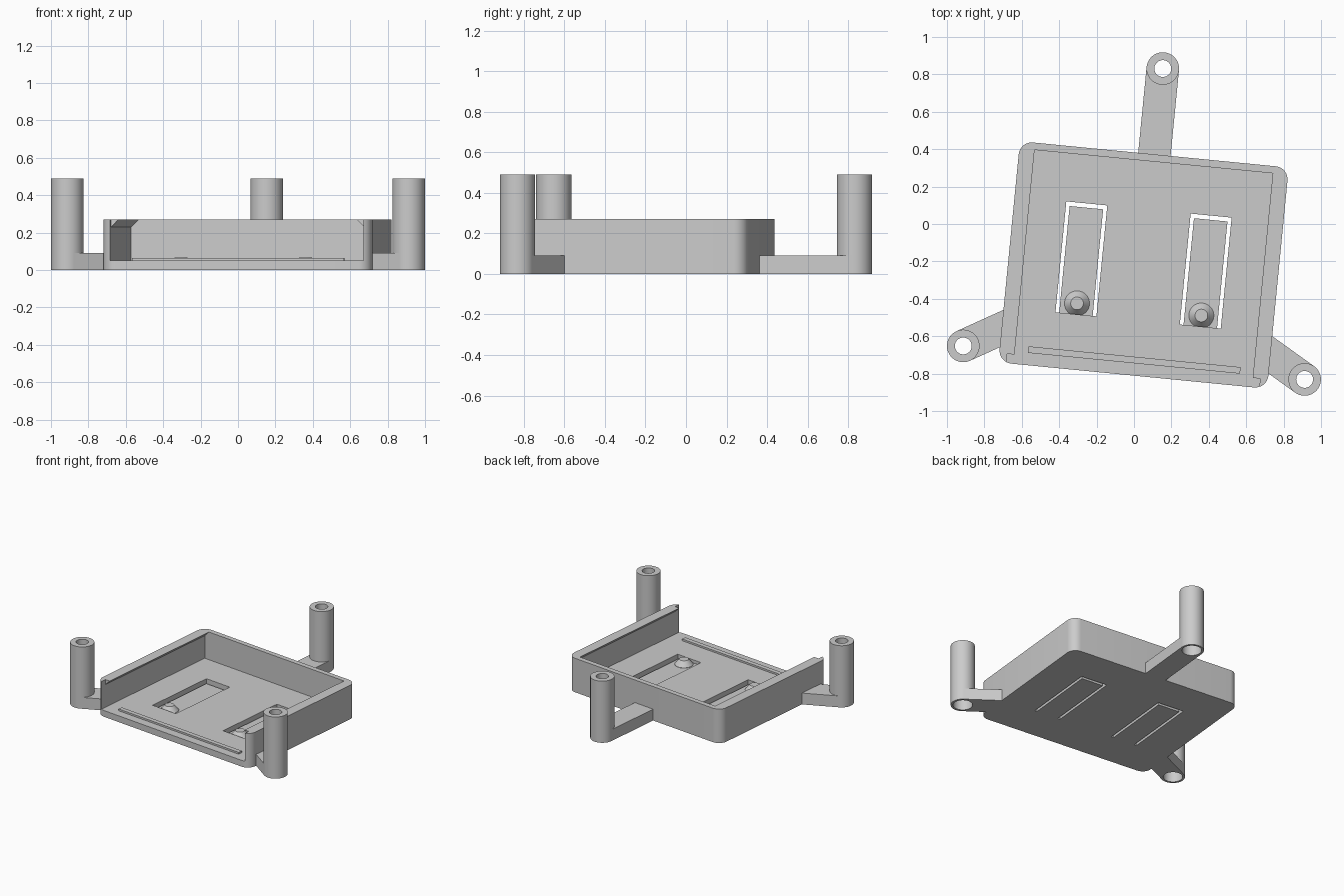
import bpy
import bmesh
from math import cos, sin, pi, radians
from mathutils import Matrix

if "Cube" in bpy.data.objects:
    bpy.data.objects.remove(bpy.data.objects["Cube"])

# The whole model is turned slightly about z
PLACE = Matrix.Translation((0.051, -0.219, 0)) @ Matrix.Rotation(radians(-5.6), 4, "Z")
HALF_W, HALF_D = 0.722, 0.594
FLOOR, WALL_TOP = 0.05, 0.27

grey = bpy.data.materials.new("plain grey")
grey.use_nodes = True
grey.diffuse_color = (0.6, 0.6, 0.6, 1)
grey.node_tree.nodes["Principled BSDF"].inputs["Base Color"].default_value = (0.6, 0.6, 0.6, 1)


def add_object(name, bm):
    bmesh.ops.recalc_face_normals(bm, faces=bm.faces)
    mesh = bpy.data.meshes.new(name)
    bm.to_mesh(mesh)
    bm.free()
    mesh.materials.append(grey)
    obj = bpy.data.objects.new(name, mesh)
    bpy.context.collection.objects.link(obj)
    obj.matrix_world = PLACE
    return obj


def extrude_points(bm, points, step):
    face = bm.faces.new([bm.verts.new(p) for p in points])
    result = bmesh.ops.extrude_face_region(bm, geom=[face], use_keep_orig=True)
    verts = [g for g in result["geom"] if isinstance(g, bmesh.types.BMVert)]
    bmesh.ops.translate(bm, verts=verts, vec=step)


def prism(name, outline, z0, z1):
    bm = bmesh.new()
    extrude_points(bm, [(x, y, z0) for x, y in outline], (0, 0, z1 - z0))
    return add_object(name, bm)


def block(name, x0, x1, y0, y1, z0, z1):
    return prism(name, [(x0, y0), (x1, y0), (x1, y1), (x0, y1)], z0, z1)


def circle(x, y, r, n=48):
    return [(x + r * cos(2 * pi * i / n), y + r * sin(2 * pi * i / n)) for i in range(n)]


def lathe(name, profile, x, y, n=48):
    # Closed profile of (radius, height) pairs swept around a vertical axis
    bm = bmesh.new()
    rings = [[bm.verts.new((px, py, z)) for px, py in circle(x, y, r, n)] for r, z in profile]
    for a, b in zip(rings, rings[1:] + rings[:1]):
        for i in range(n):
            j = (i + 1) % n
            bm.faces.new((a[i], a[j], b[j], b[i]))
    return add_object(name, bm)


def select_only(obj):
    bpy.ops.object.select_all(action="DESELECT")
    obj.select_set(True)
    bpy.context.view_layer.objects.active = obj


def cut(obj, cutter):
    cutter.hide_render = True
    mod = obj.modifiers.new("cut", "BOOLEAN")
    mod.operation = "DIFFERENCE"
    mod.solver = "EXACT"
    mod.object = cutter
    select_only(obj)
    bpy.ops.object.modifier_apply(modifier=mod.name)
    bpy.data.objects.remove(cutter)


def smooth(obj):
    select_only(obj)
    bpy.ops.object.shade_smooth_by_angle(angle=radians(30))


# Tray: rounded block, hollowed with an overhanging lip along both sides
R = 0.07
outline = []
for quarter, (sx, sy) in enumerate([(1, 1), (-1, 1), (-1, -1), (1, -1)]):
    for i in range(9):
        a = (quarter + i / 8) * pi / 2
        outline.append((sx * (HALF_W - R) + R * cos(a), sy * (HALF_D - R) + R * sin(a)))
tray = prism("tray", outline, 0, WALL_TOP)

half = [(0.68, FLOOR), (0.68, 0.23), (0.64, WALL_TOP), (0.64, 0.4)]
section = half + [(-x, z) for x, z in reversed(half)]
bm = bmesh.new()
extrude_points(bm, [(x, -0.9, z) for x, z in section], (0, 0.9 + 0.555, 0))
cut(tray, add_object("cavity_cutter", bm))

# Lip is trimmed back at the open front
for s in (-1, 1):
    x0, x1 = sorted((s * 0.6, s * 0.68))
    cut(tray, block("lip_cutter", x0, x1, -0.9, -0.544, 0.15, 0.4))

# Two slots through the floor, each holding a thin tongue with a conical stud
for s, side in ((-1, "right"), (1, "left")):
    x = s * 0.334
    cut(tray, block("slot_cutter", x - 0.11, x + 0.11, -0.298, 0.298, -0.1, 0.15))
    block(side + "_tongue", x - 0.09, x + 0.09, -0.298, 0.275, 0, 0.025)
    stud = lathe(side + "_stud", [(0.001, 0.02), (0.067, 0.02), (0.067, 0.027),
                                  (0.034, 0.067), (0.001, 0.067)], x, -0.239)
    smooth(stud)
smooth(tray)

# Low ridge along the open front edge
block("front_ridge", -0.57, 0.57, -0.528, -0.493, FLOOR - 0.005, 0.064)


# Mounts: hollow post with a wider bore underneath, joined by a low arm
def mount(name, x, y, arm):
    post = lathe(name + "_post", [(0.045, 0.49), (0.087, 0.49), (0.087, 0),
                                  (0.07, 0), (0.07, 0.1), (0.045, 0.1)], x, y)
    smooth(post)
    bar = prism(name + "_arm", arm, 0, 0.09)
    cut(bar, prism("post_cutter", circle(x, y, 0.08), -0.1, 0.2))


W = 0.087
mount("back", 0, 1.055, [(-W, 1.055), (W, 1.055), (W, 0.58), (-W, 0.58)])

for s, side in ((-1, "right"), (1, "left")):
    px, py, end = 0.917, -0.525, 0.7
    dx, dy = -cos(radians(30)), sin(radians(30))
    arm = []
    for k in (-1, 1):
        ax, ay = px - k * W * dy, py + k * W * dx
        t = (end - ax) / dx
        pair = [(ax, ay), (end, ay + t * dy)]
        arm += pair if k < 0 else pair[::-1]
    mount(side, s * px, py, [(s * x, y) for x, y in arm])
